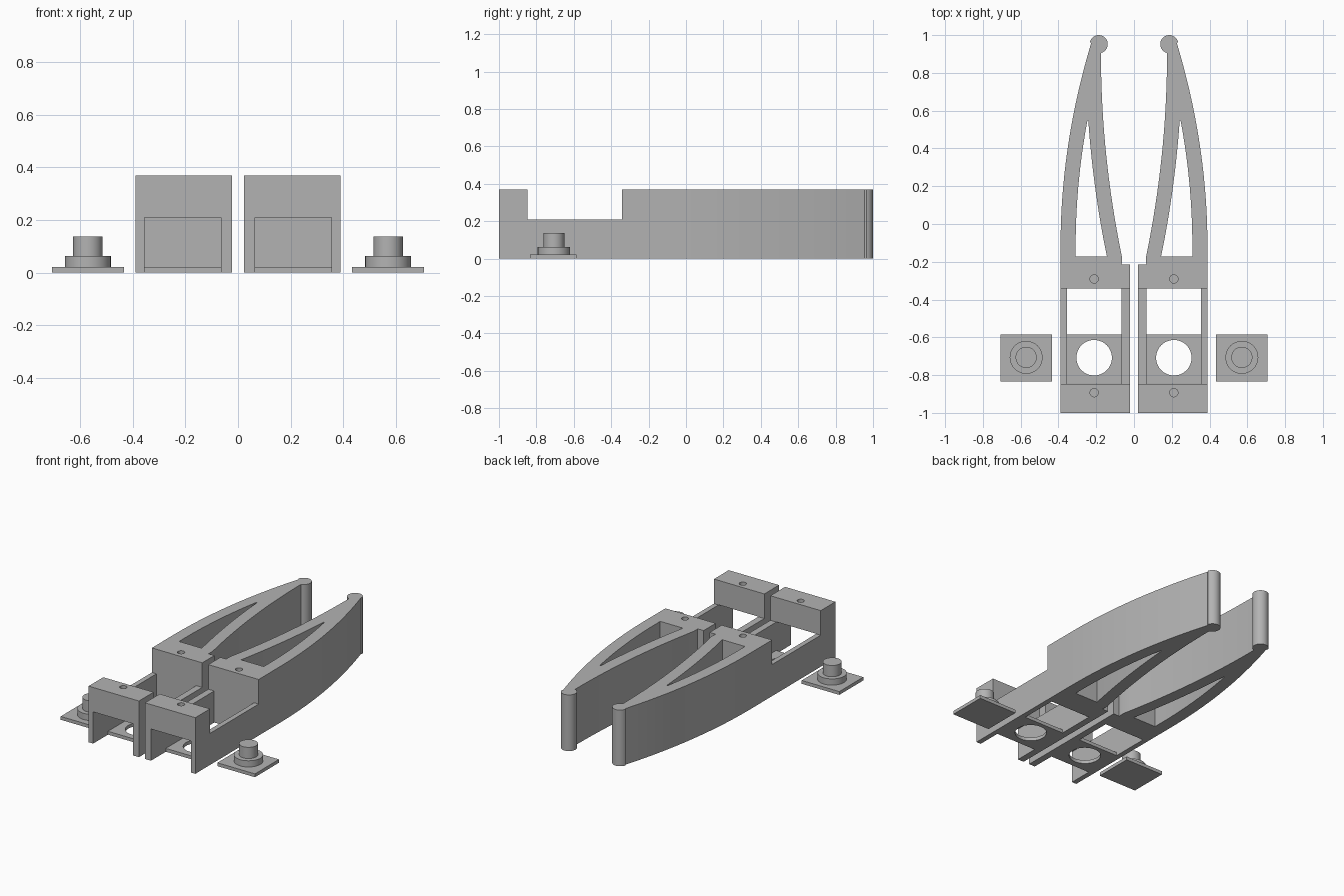
import bpy
import bmesh
from math import sin, cos, pi, radians

if "Cube" in bpy.data.objects:
    bpy.data.objects.remove(bpy.data.objects["Cube"], do_unlink=True)

GREY = (0.45, 0.45, 0.45, 1)
grey = bpy.data.materials.new("plain grey")
grey.use_nodes = True
grey.diffuse_color = GREY
grey.node_tree.nodes["Principled BSDF"].inputs["Base Color"].default_value = GREY

HEIGHT, WALL_TOP, PLATE = 0.37, 0.209, 0.022
MID_X, HOLE_Y = 0.211, -0.708


def prism(name, points, z0, z1):
    """Extrude a flat outline from z0 to z1."""
    bm = bmesh.new()
    face = bm.faces.new([bm.verts.new((x, y, z0)) for x, y in points])
    top = bmesh.ops.extrude_face_region(bm, geom=[face])["geom"]
    verts = [v for v in top if isinstance(v, bmesh.types.BMVert)]
    bmesh.ops.translate(bm, verts=verts, vec=(0, 0, z1 - z0))
    bmesh.ops.recalc_face_normals(bm, faces=bm.faces)
    mesh = bpy.data.meshes.new(name)
    bm.to_mesh(mesh)
    bm.free()
    mesh.materials.append(grey)
    ob = bpy.data.objects.new(name, mesh)
    bpy.context.collection.objects.link(ob)
    return ob


def box(name, x0, x1, y0, y1, z0, z1):
    return prism(name, [(x0, y0), (x1, y0), (x1, y1), (x0, y1)], z0, z1)


def arc(cx, cy, r, a0, a1, n):
    angles = [a0 + (a1 - a0) * i / n for i in range(n + 1)]
    return [(cx + r * cos(a), cy + r * sin(a)) for a in angles]


def cylinder(name, cx, cy, r, z0, z1, n=48):
    return prism(name, arc(cx, cy, r, 0, 2 * pi, n)[:-1], z0, z1)


def apply(ob, mod):
    with bpy.context.temp_override(object=ob, active_object=ob):
        bpy.ops.object.modifier_apply(modifier=mod.name)


def cut(ob, cutter):
    mod = ob.modifiers.new("cut", "BOOLEAN")
    mod.operation, mod.solver, mod.object = "DIFFERENCE", "EXACT", cutter
    apply(ob, mod)
    bpy.data.objects.remove(cutter, do_unlink=True)


def finish(ob):
    """Mirror to the other side and shade."""
    apply(ob, ob.modifiers.new("mirror", "MIRROR"))
    bpy.ops.object.select_all(action="DESELECT")
    ob.select_set(True)
    bpy.context.view_layer.objects.active = ob
    bpy.ops.object.shade_smooth_by_angle(angle=radians(30))


# Bowed side curves of the finger
def outer_x(y):
    return 0.389 - 0.154 * (max(y + 0.12, 0) / 1.05) ** 2


def inner_x(y):
    return 0.175 - 0.111 * ((0.906 - y) / 1.08) ** 2


def curve(fn, y0, y1, n=20):
    ys = [y0 + (y1 - y0) * i / n for i in range(n + 1)]
    return [(fn(y), y) for y in ys]


# Finger: servo frame, bowed arm and round tip in one outline
outline = [(0.022, -1), (0.389, -1)]
outline += curve(outer_x, -0.12, 0.955)
outline += arc(0.187, 0.952, 0.048, radians(16), radians(255), 28)
outline += curve(inner_x, 0.9, -0.175)
outline += [(0.065, -0.215), (0.022, -0.215)]
finger = prism("gripper_fingers", outline, 0, HEIGHT)

# Tapered window through the arm
window = curve(lambda y: outer_x(y) - 0.08, -0.173, 0.546)
window += curve(lambda y: inner_x(y) + 0.079, 0.546, -0.173)
cut(finger, prism("window_cutter", window, -0.1, 0.5))

# Channel under the front bridge, and the gap above the side walls
cut(finger, box("channel_cutter", 0.0655, 0.356, -1.1, -0.341, -0.1, WALL_TOP))
cut(finger, box("gap_cutter", -0.1, 0.5, -0.847, -0.341, WALL_TOP - 0.001, 0.5))

# Blind screw holes in the two blocks
for y in (-0.893, -0.291):
    cut(finger, cylinder("screw_cutter", MID_X, y, 0.022, HEIGHT - 0.12, 0.5, 24))
finish(finger)

# Thin floor plates with a round hole
floor = box("floor_plates", 0.0655, 0.356, -0.845, -0.586, 0, PLATE)
cut(floor, cylinder("hole_cutter", MID_X, HOLE_Y, 0.094, -0.1, 0.1))
finish(floor)

# Loose pivot pads: square base, collar and pin
PAD_X, PAD_Y = 0.571, -0.71
finish(box("pad_bases", PAD_X - 0.137, PAD_X + 0.137, PAD_Y - 0.125, PAD_Y + 0.125, 0, PLATE))
finish(cylinder("pad_collars", PAD_X, PAD_Y + 0.004, 0.087, PLATE, 0.063))
finish(cylinder("pad_pins", PAD_X, PAD_Y + 0.004, 0.056, 0.063, 0.137))
